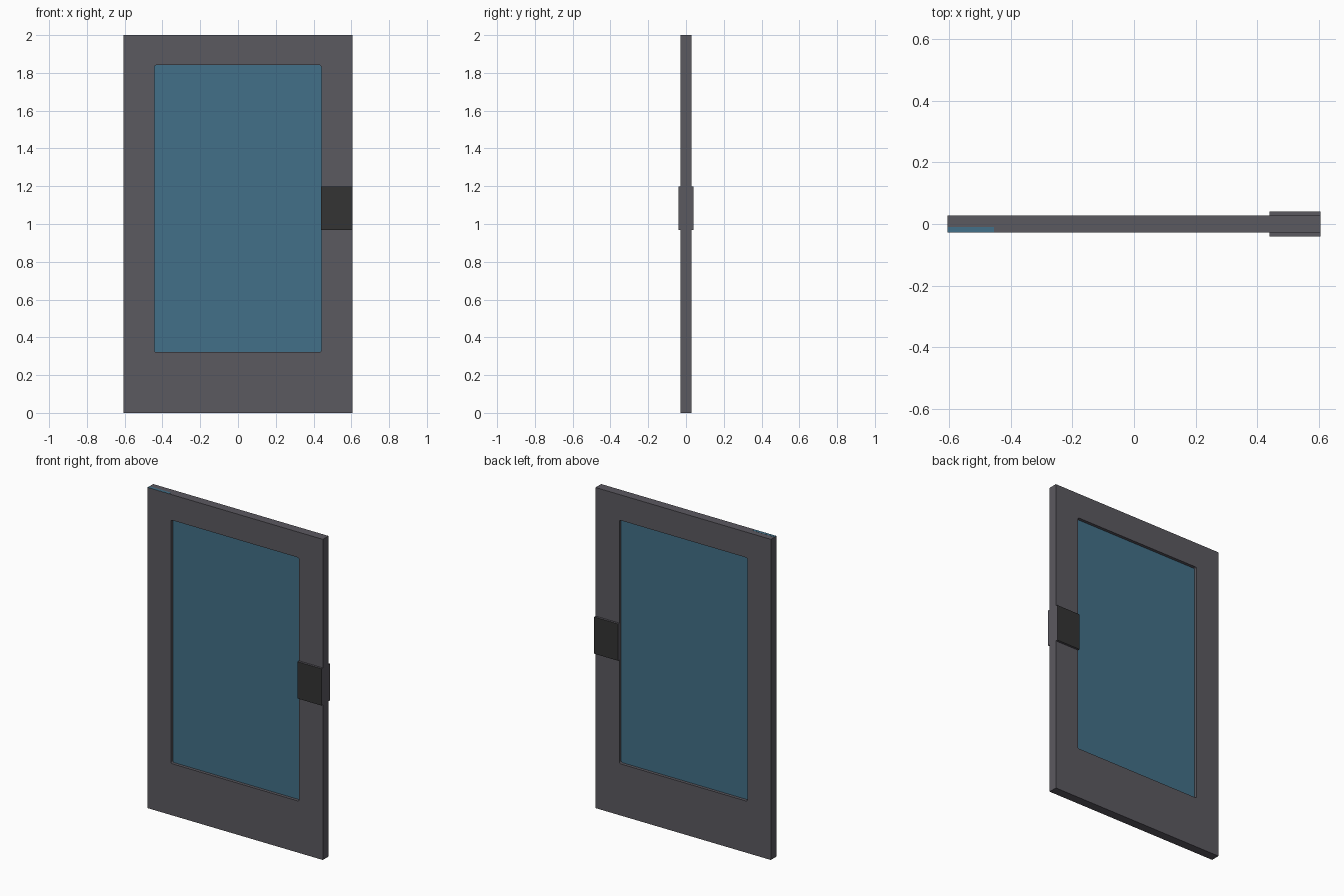
import bpy, bmesh, math
from mathutils import Matrix

if "Cube" in bpy.data.objects:
    bpy.data.objects.remove(bpy.data.objects["Cube"])

def material(name, rgb):
    m = bpy.data.materials.new(name)
    m.diffuse_color = (*rgb, 1)
    m.use_nodes = True
    m.node_tree.nodes["Principled BSDF"].inputs["Base Color"].default_value = m.diffuse_color
    return m

grey = material("grey metal", (0.105, 0.100, 0.117))
blue = material("blue glass", (0.055, 0.162, 0.246))
dark = material("dark plate", (0.033, 0.033, 0.033))

W, H, D = 0.605, 2.0, 0.028               # half width, height, half depth
L, R, B, T = -0.443, 0.441, 0.322, 1.841  # window opening

def finish(name, bm, mats):
    bmesh.ops.recalc_face_normals(bm, faces=bm.faces)
    me = bpy.data.meshes.new(name)
    bm.to_mesh(me)
    bm.free()
    for m in mats:
        me.materials.append(m)
    ob = bpy.data.objects.new(name, me)
    bpy.context.collection.objects.link(ob)
    return ob

def box(name, lo, hi, mats, rule=None):
    bm = bmesh.new()
    bmesh.ops.create_cube(bm, size=1)
    for v in bm.verts:
        v.co = [lo[i] if v.co[i] < 0 else hi[i] for i in range(3)]
    bm.normal_update()
    if rule:
        for f in bm.faces:
            f.material_index = rule(f)
    return finish(name, bm, mats)

def rounded(l, r, b, t, rad, n=3):
    pts = []
    for cx, cz, a0 in ((r - rad, t - rad, 0), (l + rad, t - rad, 90),
                       (l + rad, b + rad, 180), (r - rad, b + rad, 270)):
        for i in range(n + 1):
            a = math.radians(a0 + 90 * i / n)
            pts.append((cx + rad * math.cos(a), cz + rad * math.sin(a)))
    return pts

# door frame: rectangle profile with a rounded window opening
cu = bpy.data.curves.new("frame_profile", 'CURVE')
cu.dimensions = '2D'
cu.fill_mode = 'BOTH'
cu.extrude = D
for pts in ([(-W, 0), (W, 0), (W, H), (-W, H)], rounded(L, R, B, T, 0.01)):
    sp = cu.splines.new('POLY')
    sp.points.add(len(pts) - 1)
    for p, (x, z) in zip(sp.points, pts):
        p.co = (x, z, 0, 1)
    sp.use_cyclic_u = True
tmp = bpy.data.objects.new("frame_profile", cu)
bpy.context.collection.objects.link(tmp)
me = bpy.data.meshes.new_from_object(tmp.evaluated_get(bpy.context.evaluated_depsgraph_get()))
bm = bmesh.new()
bm.from_mesh(me)
bpy.data.objects.remove(tmp)
bmesh.ops.remove_doubles(bm, verts=bm.verts, dist=1e-5)
bm.transform(Matrix.Rotation(math.pi / 2, 4, 'X'))
for f in bm.faces:
    f.smooth = False
    f.material_index = 0
finish("door_frame", bm, [grey])

# recessed glass pane
box("window_pane", (L - 0.005, -0.009, B - 0.005), (R + 0.005, 0.009, T + 0.005), [blue])

# lock plates on both sides, dark faces with grey edges
for name, s in (("front_lock_plate", -1), ("back_lock_plate", 1)):
    y0, y1 = sorted((s * D, s * 0.041))
    box(name, (0.44, y0, 0.968), (W, y1, 1.198), [grey, dark],
        lambda f: 1 if abs(f.normal.y) > 0.5 else 0)

# small blue mark on the top edge
box("top_edge_mark", (-W, -0.027, H - 0.001), (-0.455, -0.009, H + 0.0006), [blue])
